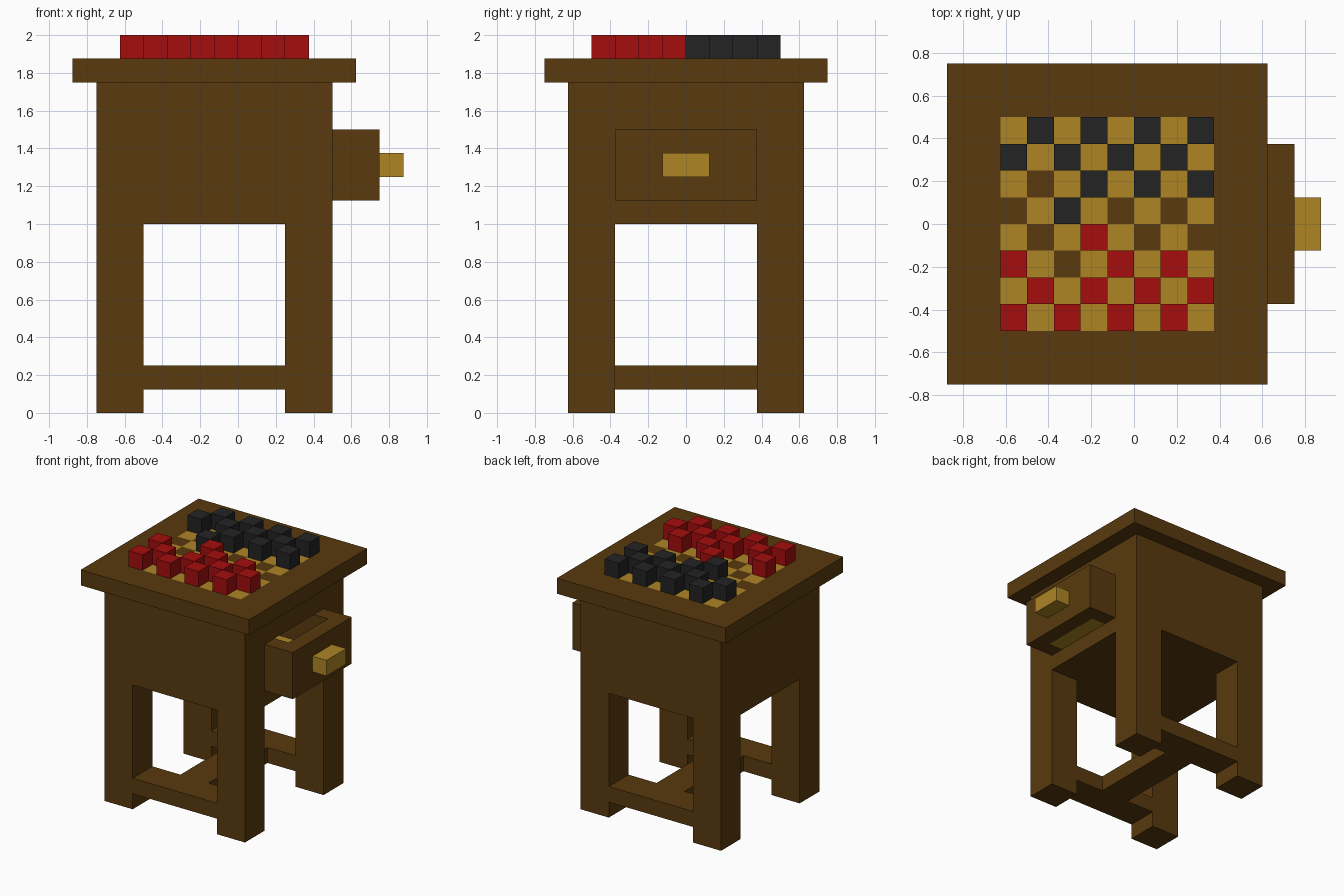
import bpy
import bmesh
from mathutils import Vector

cube = bpy.data.objects.get("Cube")
if cube:
    bpy.data.objects.remove(cube, do_unlink=True)

U = 0.125  # one block


def material(name, rgb):
    m = bpy.data.materials.new(name)
    m.use_nodes = True
    m.diffuse_color = (*rgb, 1)
    m.node_tree.nodes["Principled BSDF"].inputs["Base Color"].default_value = (*rgb, 1)
    return m


brown = material("brown wood", (0.1, 0.042, 0.0045))
gold = material("golden wood", (0.418, 0.235, 0.018))
red = material("red", (0.376, 0.004, 0.004))
black = material("black", (0.0168, 0.0168, 0.0168))


def box(name, lo, hi, mat):
    """Box between two corners, given in blocks."""
    lo, hi = Vector(lo) * U, Vector(hi) * U
    mesh = bpy.data.meshes.new(name)
    bm = bmesh.new()
    bmesh.ops.create_cube(bm, size=1)
    bmesh.ops.scale(bm, vec=hi - lo, verts=bm.verts)
    bmesh.ops.translate(bm, vec=(lo + hi) / 2, verts=bm.verts)
    bm.to_mesh(mesh)
    bm.free()
    mesh.materials.append(mat)
    ob = bpy.data.objects.new(name, mesh)
    bpy.context.collection.objects.link(ob)
    return ob


# Legs
for xname, x in (("right", -6), ("left", 2)):
    for yname, y in (("front", -5), ("back", 3)):
        box(f"{yname}_{xname}_leg", (x, y, 0), (x + 2, y + 2, 8), brown)

# H-shaped stretchers
box("front_stretcher", (-4, -5, 1), (2, -3, 2), brown)
box("back_stretcher", (-4, 3, 1), (2, 5, 2), brown)
box("middle_stretcher", (-2, -3, 1), (0, 3, 2), brown)

# Table body with a drawer opening in its left side
body = box("table_body", (-6, -5, 8), (4, 5, 14), brown)
cutter = box("drawer_cutter", (-4, -3, 9), (6, 3, 12), brown)
cutter.hide_render = True
mod = body.modifiers.new("drawer opening", "BOOLEAN")
mod.operation = "DIFFERENCE"
mod.solver = "EXACT"
mod.object = cutter
bpy.context.view_layer.objects.active = body
bpy.ops.object.modifier_apply(modifier=mod.name)
bpy.data.objects.remove(cutter, do_unlink=True)

# Drawer, pulled partly out
box("drawer_front", (5, -3, 9), (6, 3, 12), brown)
box("drawer_back", (-4, -2, 9), (-3, 2, 12), brown)
box("drawer_front_side", (-4, -3, 9), (5, -2, 12), brown)
box("drawer_back_side", (-4, 2, 9), (5, 3, 12), brown)
box("drawer_floor", (-3, -2, 9), (5, 2, 10), gold)
box("drawer_handle", (6, -1, 10), (7, 1, 11), gold)

# Tabletop, its upper face cut into squares
top = box("tabletop", (-7, -6, 14), (5, 6, 15), brown)
top.data.materials.append(gold)
bm = bmesh.new()
bm.from_mesh(top.data)
for axis, start in ((Vector((1, 0, 0)), -5), (Vector((0, 1, 0)), -4)):
    for i in range(9):
        bmesh.ops.bisect_plane(bm, geom=bm.verts[:] + bm.edges[:] + bm.faces[:],
                               plane_co=axis * (start + i) * U, plane_no=axis)
for f in bm.faces:
    if f.normal.z > 0.5:
        c = f.calc_center_median() / U
        col, row = int(c.x + 5 + 10) - 10, int(c.y + 4 + 10) - 10
        if 0 <= col < 8 and 0 <= row < 8 and (col + row) % 2:
            f.material_index = 1
bm.to_mesh(top.data)
bm.free()

# Game pieces: occupied columns in each row, front to back
rows = ["0246", "1357", "046", "3", "2", "357", "0246", "1357"]
for row, cols in enumerate(rows):
    side, mat = ("red", red) if row < 4 else ("black", black)
    for col in map(int, cols):
        box(f"{side}_piece_{row}_{col}", (col - 5, row - 4, 15), (col - 4, row - 3, 16), mat)
